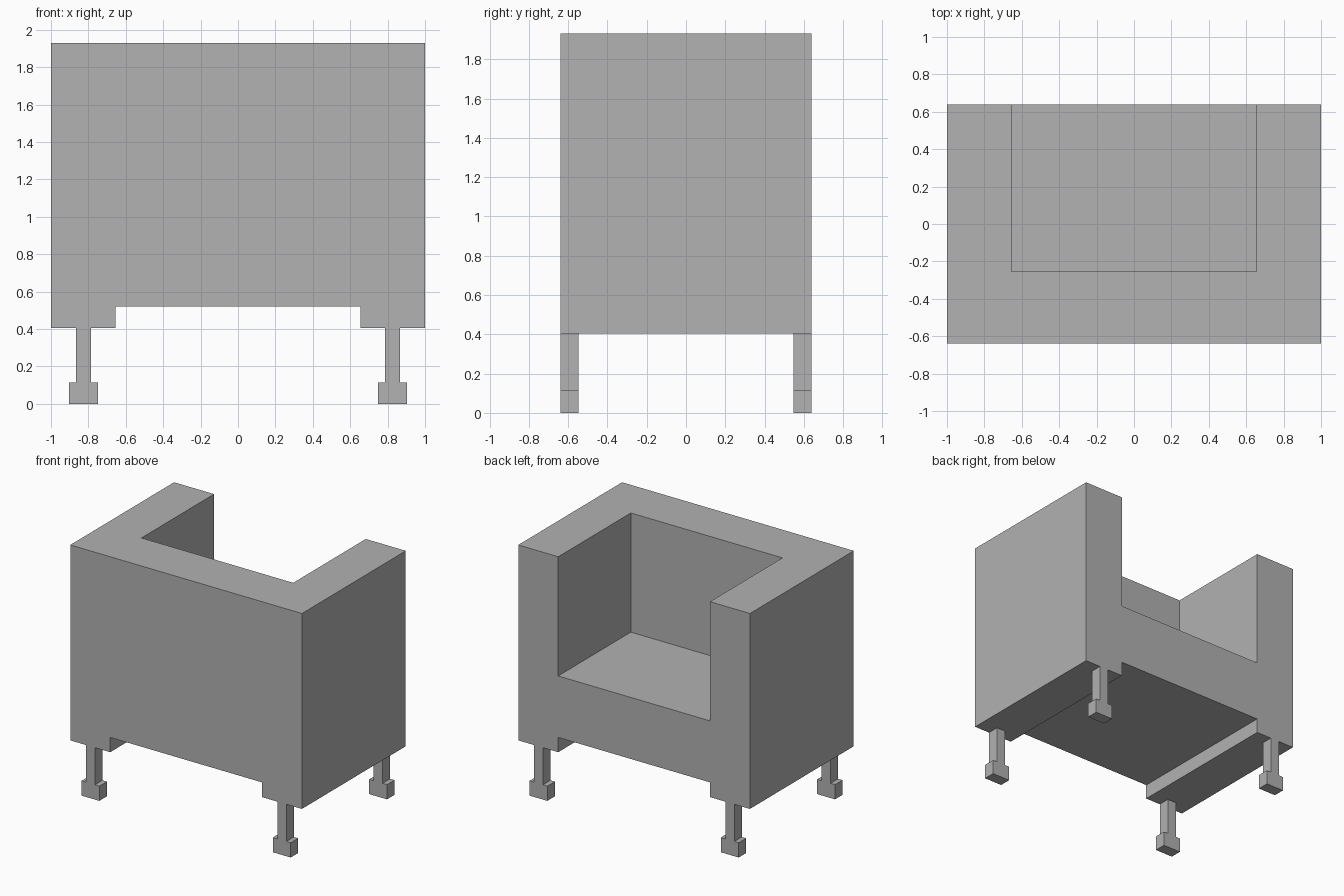
import bpy
import bmesh

cube = bpy.data.objects.get("Cube")
if cube:
    bpy.data.objects.remove(cube, do_unlink=True)

GREY = (0.445, 0.445, 0.445, 1.0)
grey = bpy.data.materials.new("plain grey")
grey.use_nodes = True
grey.diffuse_color = GREY
grey.node_tree.nodes["Principled BSDF"].inputs["Base Color"].default_value = GREY

# Main dimensions
HALF_W, HALF_D, TOP = 1.0, 0.64, 1.93
INNER_W, INNER_Y = 0.655, -0.255
SIDE_Z, BASE_Z, SEAT_Z = 0.405, 0.52, 1.0


def finish(name, bm):
    bmesh.ops.recalc_face_normals(bm, faces=bm.faces)
    mesh = bpy.data.meshes.new(name)
    bm.to_mesh(mesh)
    bm.free()
    mesh.materials.append(grey)
    obj = bpy.data.objects.new(name, mesh)
    bpy.context.collection.objects.link(obj)
    return obj


def extrude_profile(name, points, y0, y1):
    """Extrude an (x, z) outline along y."""
    bm = bmesh.new()
    face = bm.faces.new([bm.verts.new((x, y0, z)) for x, z in points])
    result = bmesh.ops.extrude_face_region(bm, geom=[face])
    verts = [v for v in result["geom"] if isinstance(v, bmesh.types.BMVert)]
    bmesh.ops.translate(bm, verts=verts, vec=(0, y1 - y0, 0))
    return finish(name, bm)


def mirrored(half):
    """Complete a right-hand outline about x = 0."""
    return half + [(-x, z) for x, z in reversed(half)]


# Body: a block with a stepped underside
body = extrude_profile("body", mirrored([
    (INNER_W, BASE_Z), (INNER_W, SIDE_Z), (HALF_W, SIDE_Z), (HALF_W, TOP)]),
    -HALF_D, HALF_D)

# Seat recess, open at the top and at +y
cutter = extrude_profile("seat_recess_cutter", mirrored([
    (INNER_W, SEAT_Z), (INNER_W, TOP + 0.2)]), INNER_Y, HALF_D + 0.2)
cutter.hide_render = True
cut = body.modifiers.new("seat recess", "BOOLEAN")
cut.operation = "DIFFERENCE"
cut.solver = "EXACT"
cut.object = cutter

# Apply the cut and discard the cutter
bpy.context.view_layer.objects.active = body
body.select_set(True)
bpy.ops.object.modifier_apply(modifier=cut.name)
bpy.data.objects.remove(cutter, do_unlink=True)

# Four legs, each a narrow post on a wider foot
LEG_X, POST, FOOT, FOOT_Z, LEG_D = 0.826, 0.039, 0.077, 0.115, 0.092
leg_half = [(FOOT, 0), (FOOT, FOOT_Z), (POST, FOOT_Z), (POST, SIDE_Z)]
for side, sx in (("left", 1), ("right", -1)):
    outline = [(x + sx * LEG_X, z) for x, z in mirrored(leg_half)]
    extrude_profile("front_" + side + "_leg", outline, -HALF_D, LEG_D - HALF_D)
    extrude_profile("back_" + side + "_leg", outline, HALF_D - LEG_D, HALF_D)
